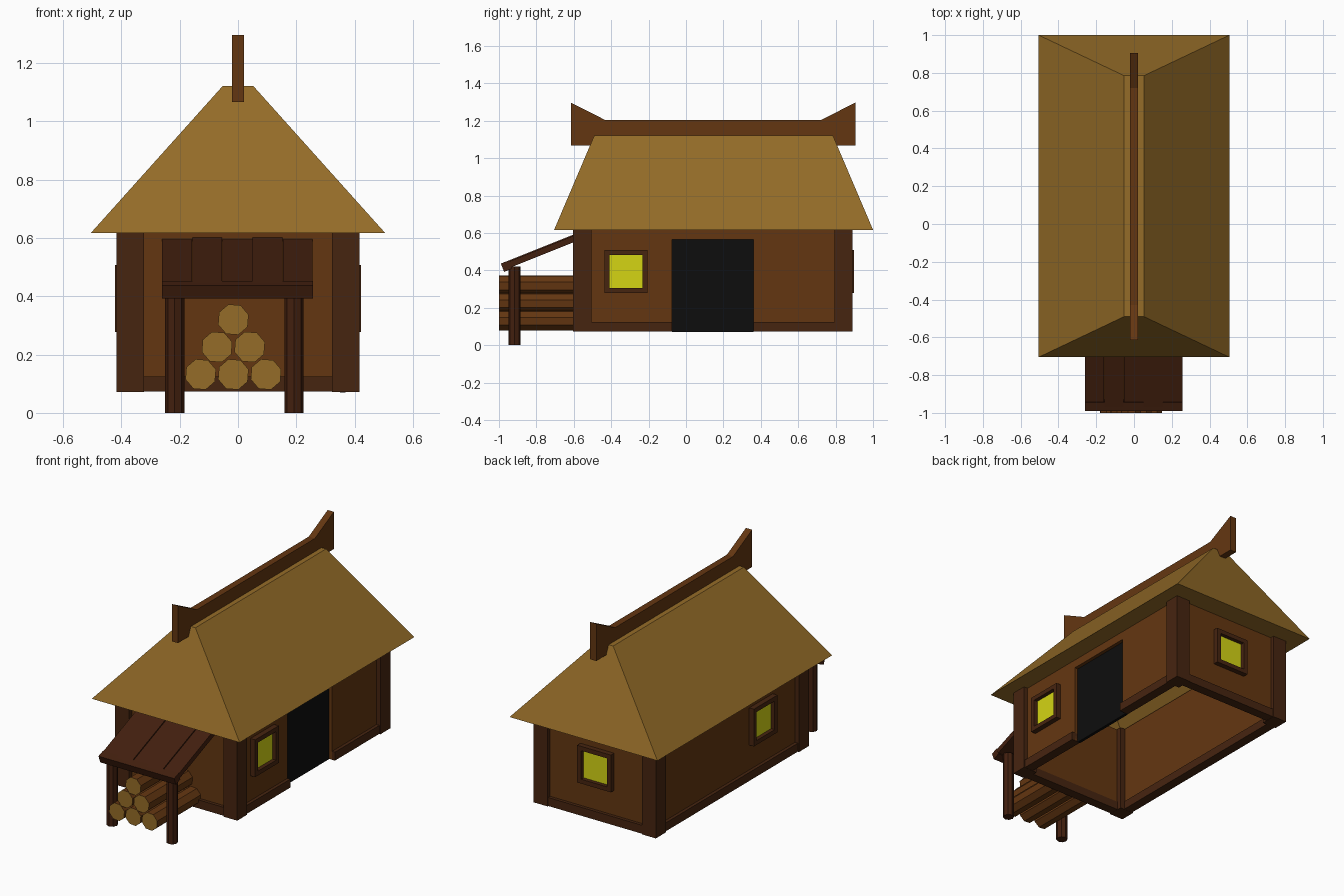
import bpy, bmesh, math
from mathutils import Matrix

if "Cube" in bpy.data.objects:
    bpy.data.objects.remove(bpy.data.objects["Cube"])


def mat(name, r, g, b):
    m = bpy.data.materials.new(name)
    m.diffuse_color = (r, g, b, 1)
    m.use_nodes = True
    m.node_tree.nodes["Principled BSDF"].inputs["Base Color"].default_value = m.diffuse_color
    return m


THATCH = mat("thatch", .30, .15, .021)
WALL = mat("wall_brown", .127, .037, .0055)
TIMBER = mat("dark_timber", .062, .018, .005)
BOARD = mat("porch_wood", .055, .014, .0045)
GLASS = mat("window_yellow", .66, .66, .007)
BLACK = mat("door_black", .004, .004, .004)


def finish(name, bm, *mats):
    bmesh.ops.recalc_face_normals(bm, faces=bm.faces)
    me = bpy.data.meshes.new(name)
    bm.to_mesh(me)
    bm.free()
    for m in mats:
        me.materials.append(m)
    ob = bpy.data.objects.new(name, me)
    bpy.context.collection.objects.link(ob)
    return ob


def box(name, x, y, z, m):
    """Box from (min, max) pairs."""
    bm = bmesh.new()
    bmesh.ops.create_cube(bm, size=1)
    for v in bm.verts:
        v.co = [r[0] if c < 0 else r[1] for c, r in zip(v.co, (x, y, z))]
    return finish(name, bm, m)


def extrude_x(name, profile, x0, x1, m):
    """Extrude a (y, z) profile along x."""
    bm = bmesh.new()
    f = bm.faces.new([bm.verts.new((x0, y, z)) for y, z in profile])
    r = bmesh.ops.extrude_face_region(bm, geom=[f])
    for v in r["geom"]:
        if isinstance(v, bmesh.types.BMVert):
            v.co.x = x1
    return finish(name, bm, m)


# Walls, open underneath; the right wall has a doorway
B, T = .075, .617
box("front_wall", (-.39, .39), (-.575, -.54), (B, T), WALL)
box("back_wall", (-.39, .39), (.83, .865), (B, T), WALL)
box("left_wall", (-.39, -.355), (-.54, .83), (B, T), WALL)
box("right_wall_front", (.355, .39), (-.54, -.075), (B, T), WALL)
box("right_wall_back", (.355, .39), (.36, .83), (B, T), WALL)
box("right_wall_lintel", (.355, .39), (-.075, .36), (.565, T), WALL)
box("door", (.35, .368), (-.075, .36), (.07, .565), BLACK)

# Corner posts
for sx in (-1, 1):
    for y in (-.603, .793):
        box("corner_post", sorted((sx * .322, sx * .417)), (y, y + .097), (.072, T), TIMBER)

# Base beams
Z = (.073, .125)
box("front_base_beam", (-.33, .33), (-.595, -.535), Z, TIMBER)
box("back_base_beam", (-.33, .33), (.825, .885), Z, TIMBER)
box("left_base_beam", (-.41, -.35), (-.51, .8), Z, TIMBER)
box("right_base_beam_front", (.35, .41), (-.51, -.075), Z, TIMBER)
box("right_base_beam_back", (.35, .41), (.36, .8), Z, TIMBER)


# Windows: built facing +x, then turned into place
def window(name, matrix):
    o, i = .115, .088
    parts = [box(name + "_glass", (.0, .008), (-i, i), (-i, i), GLASS)]
    for s in (-1, 1):
        parts.append(box(name + "_side_frame", (-.005, .032), sorted((s * i, s * o)), (-o, o), TIMBER))
        parts.append(box(name + "_cross_frame", (-.005, .032), (-i, i), sorted((s * i, s * o)), TIMBER))
    for p in parts:
        p.data.transform(matrix)


def place(x, y, angle):
    return Matrix.Translation((x, y, .393)) @ Matrix.Rotation(math.radians(angle), 4, 'Z')


window("right_window", place(.39, -.32, 0))
window("back_window", place(0, .865, 90))
window("left_window", place(-.39, -.175, 180))

# Thatched roof: hipped shell with a flat underside at the eaves
bm = bmesh.new()
rings = []
for hx, y0, y1, z in ((.37, -.555, .845, .617), (.505, -.705, 1, .617),
                      (.052, -.49, .785, 1.122)):
    rings.append([bm.verts.new(p) for p in
                  ((-hx, y0, z), (hx, y0, z), (hx, y1, z), (-hx, y1, z))])
inner_top = [bm.verts.new(p) for p in
             ((-.02, -.40, 1.02), (.02, -.40, 1.02), (.02, .69, 1.02), (-.02, .69, 1.02))]
rings.insert(0, inner_top)
for a, b in zip(rings, rings[1:]):
    for k in range(4):
        n = (k + 1) % 4
        bm.faces.new((a[k], a[n], b[n], b[k]))
bm.faces.new(rings[-1])
bm.faces.new(inner_top)
finish("thatched_roof", bm, THATCH)

# Ridge beam with upturned ends
extrude_x("ridge_beam", [(-.615, 1.067), (-.615, 1.297), (-.43, 1.203), (.72, 1.203),
                         (.905, 1.297), (.905, 1.067)], -.021, .021, WALL)

# Porch roof boards, alternately raised a little
for k in range(5):
    x = -.26 + k * .1035
    d = .006 if k % 2 else 0
    extrude_x("porch_board", [(-.985, .432 + d), (-.57, .598 + d), (-.57, .563 + d),
                              (-.972, .402 + d)], x, x + .102, BOARD)
extrude_x("porch_beam", [(-.99, .437), (-.945, .453), (-.93, .41), (-.972, .392)],
          -.26, .257, BOARD)


def cylinder(name, r, length, matrix, *mats):
    bm = bmesh.new()
    bmesh.ops.create_cone(bm, cap_ends=True, segments=8, radius1=r, radius2=r,
                          depth=length, matrix=matrix)
    for f in bm.faces:
        if len(mats) > 1 and len(f.verts) == 8:
            f.material_index = 1
    return finish(name, bm, *mats)


# Porch posts
for x in (-.217, .192):
    cylinder("porch_post", .033, .42, Matrix.Translation((x, -.917, .21)), BOARD)

# Log pile: brown bark, pale ends
for row in range(3):
    for k in range(3 - row):
        m = (Matrix.Translation((-.128 + row * .056 + k * .112, -.785, .132 + row * .094))
             @ Matrix.Rotation(math.radians(90), 4, 'X')
             @ Matrix.Rotation(math.radians(18), 4, 'Z'))
        cylinder("log", .055, .43, m, WALL, THATCH)
